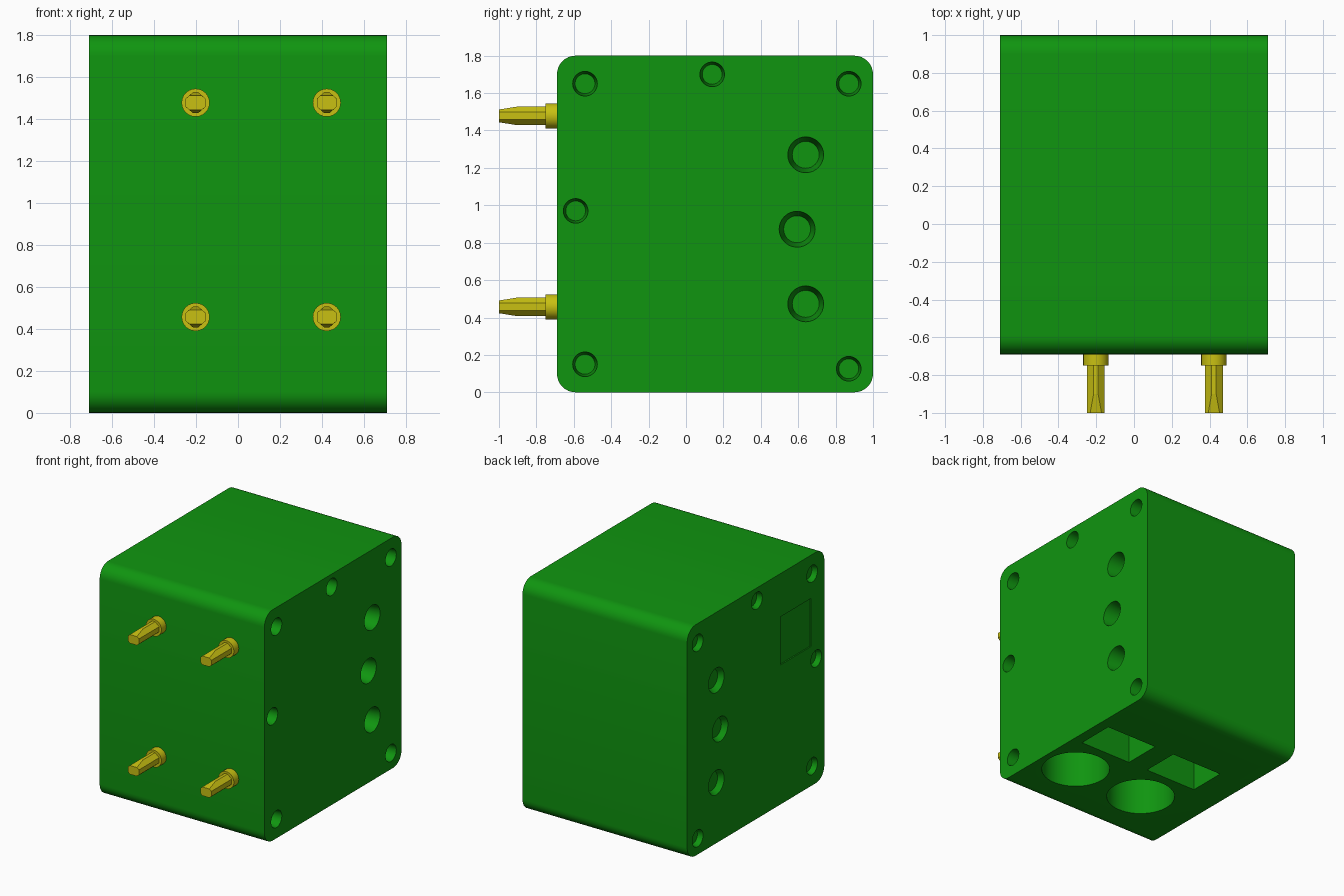
import bpy, bmesh, math
from mathutils import Matrix, Vector

old = bpy.data.objects.get("Cube")
if old:
    bpy.data.objects.remove(old, do_unlink=True)


def material(name, rgb):
    m = bpy.data.materials.new(name)
    m.use_nodes = True
    m.diffuse_color = (*rgb, 1)
    bsdf = next(n for n in m.node_tree.nodes if n.type == 'BSDF_PRINCIPLED')
    bsdf.inputs["Base Color"].default_value = (*rgb, 1)
    return m


GREEN = material("green_plastic", (0.005, 0.30, 0.005))
YELLOW = material("yellow_brass", (0.58, 0.53, 0.006))


def finish(name, bm, mat):
    bmesh.ops.recalc_face_normals(bm, faces=bm.faces)
    me = bpy.data.meshes.new(name)
    bm.to_mesh(me)
    bm.free()
    me.materials.append(mat)
    ob = bpy.data.objects.new(name, me)
    bpy.context.collection.objects.link(ob)
    return ob


def select_only(ob):
    bpy.ops.object.select_all(action='DESELECT')
    ob.select_set(True)
    bpy.context.view_layer.objects.active = ob


def loft(bm, rings):
    """Skin a stack of matching closed rings and cap both ends."""
    rows = [[bm.verts.new(p) for p in r] for r in rings]
    n = len(rows[0])
    for a, b in zip(rows, rows[1:]):
        for i in range(n):
            bm.faces.new((a[i], a[(i + 1) % n], b[(i + 1) % n], b[i]))
    bm.faces.new(rows[0])
    bm.faces.new(rows[-1])


def circle(center, axis, r, n=32):
    rot = Vector((0, 0, 1)).rotation_difference(Vector(axis)).to_matrix()
    return [Vector(center) + rot @ Vector((r * math.cos(2 * math.pi * i / n),
                                           r * math.sin(2 * math.pi * i / n), 0))
            for i in range(n)]


def box(bm, center, size):
    bmesh.ops.create_cube(bm, size=1, matrix=Matrix.Translation(center) @ Matrix.Diagonal((*size, 1)))


# Housing: rounded square profile extruded across the width
W, Y0, Y1, H, R = 0.71, -0.69, 1.0, 1.8, 0.1
profile = []
for cy, cz, start in ((Y1 - R, H - R, 0), (Y0 + R, H - R, 90),
                      (Y0 + R, R, 180), (Y1 - R, R, 270)):
    for k in range(9):
        a = math.radians(start + k * 90 / 8)
        profile.append((cy + R * math.cos(a), cz + R * math.sin(a)))
bm = bmesh.new()
loft(bm, [[(x, y, z) for y, z in profile] for x in (-W, W)])
housing = finish("housing", bm, GREEN)

# Cutters: tapered holes on both sides, (y, z, outer radius, inner radius)
holes = [(y, z, 0.066, 0.053) for y, z in ((-0.54, 1.65), (0.14, 1.70), (0.87, 1.65),
                                           (-0.59, 0.97), (-0.54, 0.15), (0.87, 0.126))]
holes += [(y, z, 0.096, 0.072) for y, z in ((0.64, 1.27), (0.594, 0.872), (0.64, 0.473))]
bm = bmesh.new()
for side, depth in ((1, 0.16), (-1, 0.04)):
    for y, z, r0, r1 in holes:
        lip = side * (W + 0.02)
        loft(bm, [circle((lip, y, z), (1, 0, 0), r0),
                  circle((side * W, y, z), (1, 0, 0), r0),
                  circle((side * (W - depth), y, z), (1, 0, 0), r1)])

# Cutters: round and rectangular wells underneath
for x in (-0.215, 0.41):
    loft(bm, [circle((x, -0.18, z), (0, 0, 1), 0.25, 48) for z in (-0.05, 0.7)])
    box(bm, (x - 0.01, 0.30, 0.275), (0.45, 0.30, 0.65))

# Cutter: shallow square panel on the right side
box(bm, (-W, -0.34, 1.275), (0.02, 0.375, 0.375))
cutter = finish("hole_cutters", bm, GREEN)
cutter.hide_render = True

mod = housing.modifiers.new("holes", 'BOOLEAN')
mod.operation = 'DIFFERENCE'
mod.solver = 'EXACT'
mod.object = cutter
select_only(housing)
bpy.ops.object.modifier_apply(modifier=mod.name)
bpy.data.objects.remove(cutter, do_unlink=True)
select_only(housing)
bpy.ops.object.shade_smooth_by_angle(angle=math.radians(30))


# Connector pins: round collar and faceted blade pinched at the tip
def section(cx, y, cz, flat, top):
    quarter = ((0.047, 0.02), (flat, top))
    pts = [*quarter,
           *[(-x, z) for x, z in reversed(quarter)],
           *[(-x, -z) for x, z in quarter],
           *[(x, -z) for x, z in reversed(quarter)]]
    return [(cx + x, y, cz + z) for x, z in pts]


for level, cz in (("upper", 1.478), ("lower", 0.457)):
    for side, cx in (("right", -0.202), ("left", 0.423)):
        bm = bmesh.new()
        loft(bm, [circle((cx, y, cz), (0, 1, 0), 0.067, 24) for y in (-0.68, -0.75)])
        collar = finish(f"{level}_{side}_pin_collar", bm, YELLOW)
        select_only(collar)
        bpy.ops.object.shade_smooth_by_angle(angle=math.radians(30))
        bm = bmesh.new()
        loft(bm, [section(cx, -0.74, cz, 0.012, 0.05),
                  section(cx, -0.90, cz, 0.012, 0.05),
                  section(cx, -1.0, cz, 0.03, 0.034)])
        finish(f"{level}_{side}_pin_blade", bm, YELLOW)
